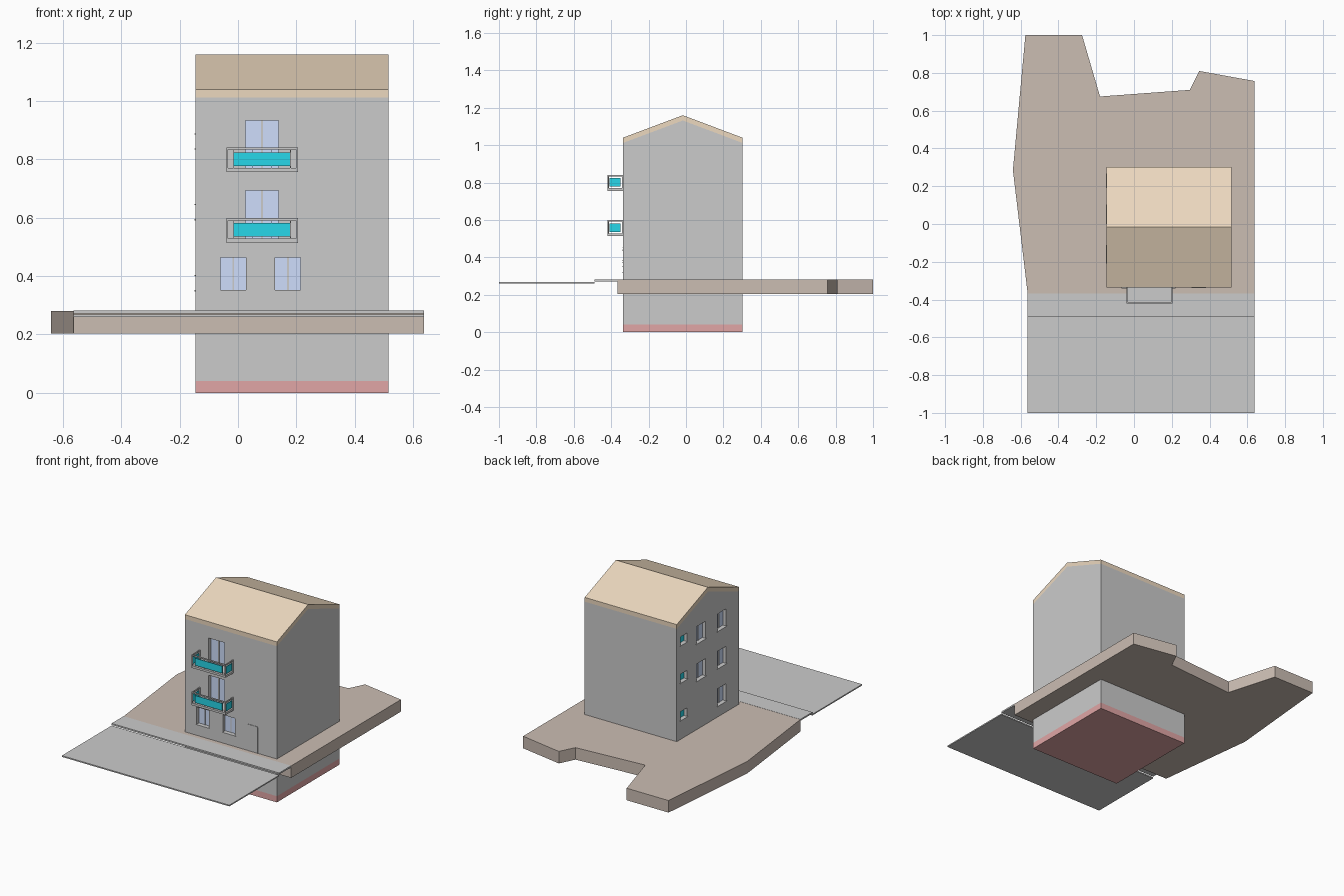
import bpy, bmesh

if "Cube" in bpy.data.objects:
    bpy.data.objects.remove(bpy.data.objects["Cube"])

def material(name, rgb):
    m = bpy.data.materials.new(name)
    m.diffuse_color = (*rgb, 1)
    m.use_nodes = True
    m.node_tree.nodes["Principled BSDF"].inputs["Base Color"].default_value = m.diffuse_color
    return m

TAN = material("roof_tan", (0.84, 0.69, 0.52))
EARTH = material("earth_brown", (0.60, 0.51, 0.45))
RED = material("base_red", (0.75, 0.38, 0.38))
TEAL = material("teal_panel", (0.02, 0.68, 0.82))
BLUE = material("glass_blue", (0.62, 0.73, 0.98))

def make(name, bm, mat=None):
    bmesh.ops.recalc_face_normals(bm, faces=bm.faces)
    me = bpy.data.meshes.new(name)
    bm.to_mesh(me)
    bm.free()
    ob = bpy.data.objects.new(name, me)
    bpy.context.collection.objects.link(ob)
    if mat:
        me.materials.append(mat)
    return ob

def add_box(bm, x0, x1, y0, y1, z0, z1):
    vs = bmesh.ops.create_cube(bm, size=1)["verts"]
    for v in vs:
        v.co.x = x1 if v.co.x > 0 else x0
        v.co.y = y1 if v.co.y > 0 else y0
        v.co.z = z1 if v.co.z > 0 else z0

def boxes(name, items, mat=None):
    bm = bmesh.new()
    for b in items:
        add_box(bm, *b)
    return make(name, bm, mat)

def prism(name, pts, vec, mat=None):
    bm = bmesh.new()
    f = bm.faces.new([bm.verts.new(p) for p in pts])
    ext = bmesh.ops.extrude_face_region(bm, geom=[f])["geom"]
    bmesh.ops.translate(bm, vec=vec, verts=[v for v in ext if isinstance(v, bmesh.types.BMVert)])
    return make(name, bm, mat)

# House extents
X0, X1, Y0, Y1 = -0.145, 0.515, -0.337, 0.302
YR, EAVE, RIDGE, T = -0.017, 1.04, 1.16, 0.028
DEPTH = 0.03

# Ground plot, pavement and road
plot = [(-0.575, 1), (-0.275, 1), (-0.18, 0.675), (0.295, 0.71), (0.345, 0.81),
        (0.638, 0.757), (0.638, -0.367), (-0.563, -0.367), (-0.641, 0.285)]
prism("ground_plot", [(x, y, 0.203) for x, y in plot], (0, 0, 0.078), EARTH)
boxes("pavement", [(-0.563, 0.638, -0.49, -0.367, 0.272, 0.282)])
boxes("road", [(-0.563, 0.638, -1, -0.49, 0.26, 0.268)])

# Base slab, walls and gabled roof
boxes("foundation", [(X0, X1, Y0, Y1, 0, 0.04)], RED)
W = X1 - X0
walls = prism("walls", [(X0, Y0, 0.04), (X0, Y1, 0.04), (X0, Y1, EAVE - T),
                        (X0, YR, RIDGE - T), (X0, Y0, EAVE - T)], (W, 0, 0))
prism("roof", [(X0, Y0, EAVE - T), (X0, YR, RIDGE - T), (X0, Y1, EAVE - T),
               (X0, Y1, EAVE), (X0, YR, RIDGE), (X0, Y0, EAVE)], (W, 0, 0), TAN)

# Openings: (wall, start, end, bottom, top, kind)
FLOORS = (0.352, 0.595, 0.837)
openings = [("front", 0.026, 0.139, z, z + 0.165, "door") for z in (0.528, 0.769)]
openings += [("front", a, a + 0.088, 0.352, 0.464, "window") for a in (-0.06, 0.127)]
for i, z in enumerate(FLOORS):
    openings.append(("left", -0.205, -0.115, z, z + 0.112, "window"))
    if i > 0:
        openings.append(("left", 0.005, 0.098, z, z + 0.112, "window"))
    openings.append(("left", 0.195, 0.262, z + 0.052, z + 0.108, "small"))

def on_wall(side, a, b, d0, d1, z0, z1):
    # Depth d is measured inward from the wall face
    if side == "front":
        return (a, b, Y0 + d0, Y0 + d1, z0, z1)
    return (X0 + d0, X0 + d1, a, b, z0, z1)

# Recess the openings in the walls
cutter = boxes("opening_cutter", [on_wall(s, a, b, -0.02, DEPTH, z0, z1)
                                  for s, a, b, z0, z1, k in openings])
cutter.hide_render = True
mod = walls.modifiers.new("openings", "BOOLEAN")
mod.operation, mod.solver, mod.object = "DIFFERENCE", "EXACT", cutter
bpy.context.view_layer.objects.active = walls
bpy.ops.object.modifier_apply(modifier="openings")
bpy.data.objects.remove(cutter)

# Glass, centre mullions and sills
panes, smalls, mullions, sills = [], [], [], []
for s, a, b, z0, z1, k in openings:
    pane = on_wall(s, a, b, DEPTH - 0.006, DEPTH, z0, z1)
    (smalls if k == "small" else panes).append(pane)
    if k != "small":
        m = (a + b) / 2
        mullions.append(on_wall(s, m - 0.003, m + 0.003, DEPTH - 0.010, DEPTH, z0, z1))
    if k != "door":
        sills.append(on_wall(s, a - 0.005, b + 0.005, -0.004, DEPTH, z0 - 0.004, z0))
boxes("window_glass", panes, BLUE)
boxes("small_window_glass", smalls, TEAL)
boxes("window_mullions", mullions)
boxes("window_sills", sills)

# Entrance door: near-flush leaf, lintel, hinges and handle
boxes("entrance_door", [(0.308, 0.378, Y0 - 0.001, Y0 + 0.01, 0.281, 0.449)])
boxes("entrance_lintel", [(0.305, 0.381, Y0 - 0.003, Y0 + 0.01, 0.449, 0.453)])
boxes("door_hardware", [(x, x + 0.003, Y0 - 0.003, Y0, z, z + 0.006)
                        for x, z in ((0.309, 0.316), (0.309, 0.38), (0.309, 0.435), (0.37, 0.37))])

# Balconies: slab, posts, rails and teal infill panels
BX0, BX1, BY, R = -0.04, 0.205, -0.42, 0.006
for label, z in (("lower", 0.514), ("upper", 0.756)):
    top = z + 0.085
    boxes(label + "_balcony_slab", [(BX0, BX1, BY, Y0, z, z + 0.014)])
    frame = [(BX0, BX1, BY, BY + R, top - 0.008, top)]
    frame += [(x, x + R, BY + R, Y0, top - 0.008, top) for x in (BX0, BX1 - R)]
    frame += [(x, x + R, y, y + R, z + 0.014, top - 0.008)
              for x in (BX0, BX1 - R) for y in (BY, Y0 - R)]
    boxes(label + "_balcony_railing", frame)
    p0, p1 = z + 0.022, z + 0.068
    step = 0.195 / 3
    panels = [(-0.015 + i * step, -0.015 + (i + 1) * step - 0.001, BY + 0.001, BY + 0.005, p0, p1)
              for i in range(3)]
    panels += [(x + 0.001, x + 0.005, -0.41, -0.351, p0, p1) for x in (BX0, BX1 - R)]
    boxes(label + "_balcony_panels", panels, TEAL)
    # Thin uprights carrying the panels
    boxes(label + "_balcony_uprights",
          [(-0.016 + i * step, -0.014 + i * step, BY + 0.005, BY + 0.007, z + 0.014, top - 0.008)
           for i in range(4)])
